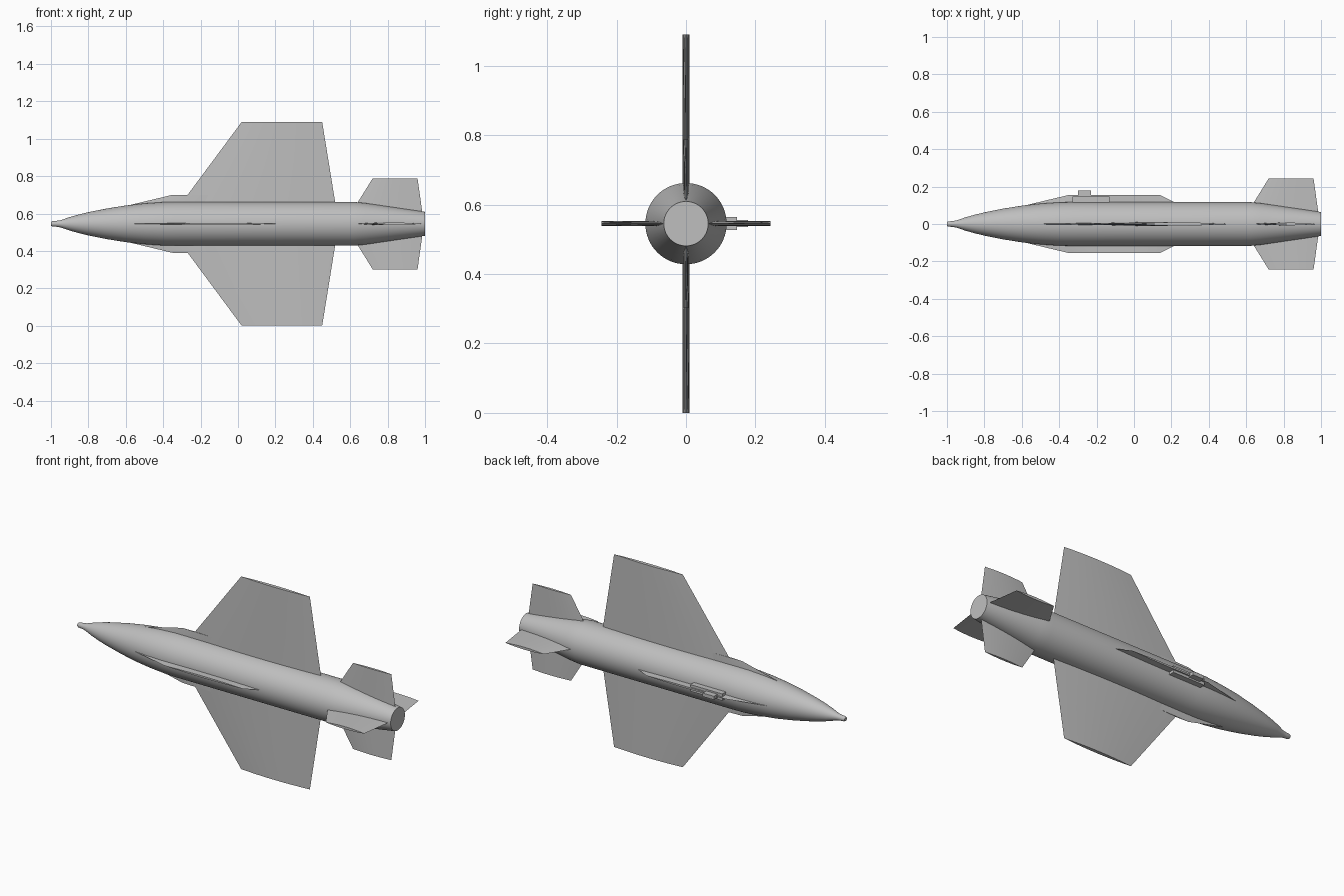
import bpy, bmesh, math
from mathutils import Matrix

if "Cube" in bpy.data.objects:
    bpy.data.objects.remove(bpy.data.objects["Cube"])

AXIS_Z = 0.545

grey = bpy.data.materials.new("plain grey")
grey.use_nodes = True
grey.diffuse_color = (0.52, 0.52, 0.52, 1)
grey.node_tree.nodes["Principled BSDF"].inputs["Base Color"].default_value = grey.diffuse_color


def finish(name, bm, smooth=True):
    """Turn a bmesh built around the x axis into a shaded object."""
    bmesh.ops.recalc_face_normals(bm, faces=bm.faces)
    mesh = bpy.data.meshes.new(name)
    bm.to_mesh(mesh)
    bm.free()
    mesh.materials.append(grey)
    ob = bpy.data.objects.new(name, mesh)
    ob.location.z = AXIS_Z
    bpy.context.collection.objects.link(ob)
    if smooth:
        bpy.ops.object.select_all(action="DESELECT")
        ob.select_set(True)
        bpy.context.view_layer.objects.active = ob
        bpy.ops.object.shade_smooth_by_angle(angle=math.radians(30))
    return ob


def loft(bm, rings):
    """Skin closed rings of points and cap both ends."""
    loops = [[bm.verts.new(p) for p in ring] for ring in rings]
    n = len(loops[0])
    for a, b in zip(loops, loops[1:]):
        for i in range(n):
            j = (i + 1) % n
            bm.faces.new((a[i], a[j], b[j], b[i]))
    bm.faces.new(loops[0])
    bm.faces.new(loops[-1])


def lens(lead, trail, radius, thick, steps=8):
    """Closed lens section from leading to trailing edge."""
    def point(i, side):
        u = i / steps
        return (lead + (trail - lead) * u, side * thick * 2 * u * (1 - u), radius)
    return ([point(i, 1) for i in range(steps + 1)]
            + [point(i, -1) for i in range(steps - 1, 0, -1)])


def fin(name, root, tip, thick, turn):
    """root and tip are (leading x, trailing x, radius); turn is degrees about x."""
    bm = bmesh.new()
    loft(bm, [lens(*root, thick), lens(*tip, thick)])
    bm.transform(Matrix.Rotation(math.radians(turn), 4, "X"))
    return finish(name, bm)


def box(name, x0, x1, y0, y1, height):
    bm = bmesh.new()
    bmesh.ops.create_cube(bm, size=1)
    bm.transform(Matrix.Translation(((x0 + x1) / 2, (y0 + y1) / 2, 0))
                 @ Matrix.Diagonal((x1 - x0, y1 - y0, height, 1)))
    return finish(name, bm, smooth=False)


# Fuselage: nose probe, ogive, cylinder and boat tail
profile = [(-1, 0.01), (-0.993, 0.014), (-0.975, 0.015), (-0.95, 0.019),
           (-0.9, 0.036), (-0.85, 0.050), (-0.8, 0.062), (-0.7, 0.082),
           (-0.6, 0.098), (-0.5, 0.109), (-0.4, 0.116), (-0.33, 0.117),
           (0.62, 0.117), (0.68, 0.111), (1, 0.064)]
SIDES = 64
body = bmesh.new()
loft(body, [[(x, r * math.cos(math.tau * i / SIDES), r * math.sin(math.tau * i / SIDES))
             for i in range(SIDES)] for x, r in profile])
finish("fuselage", body)

# Strakes and tail fins in a cross around the body
for label, turn in (("upper", 0), ("front", 90), ("lower", 180), ("rear", 270)):
    fin(label + "_strake", (-0.58, 0.25, 0.1), (-0.35, 0.14, 0.155), 0.01, turn)
    fin(label + "_tail_fin", (0.60, 0.987, 0.05), (0.72, 0.96, 0.243), 0.014, turn)

# Main wings
for label, turn in (("upper", 0), ("lower", 180)):
    fin(label + "_wing", (-0.31, 0.522, 0.1), (0.02, 0.45, 0.545), 0.02, turn)

# Mounting lug on the rear side
box("lug_base", -0.33, -0.13, 0.1, 0.147, 0.038)
box("lug_block", -0.30, -0.23, 0.14, 0.179, 0.02)
